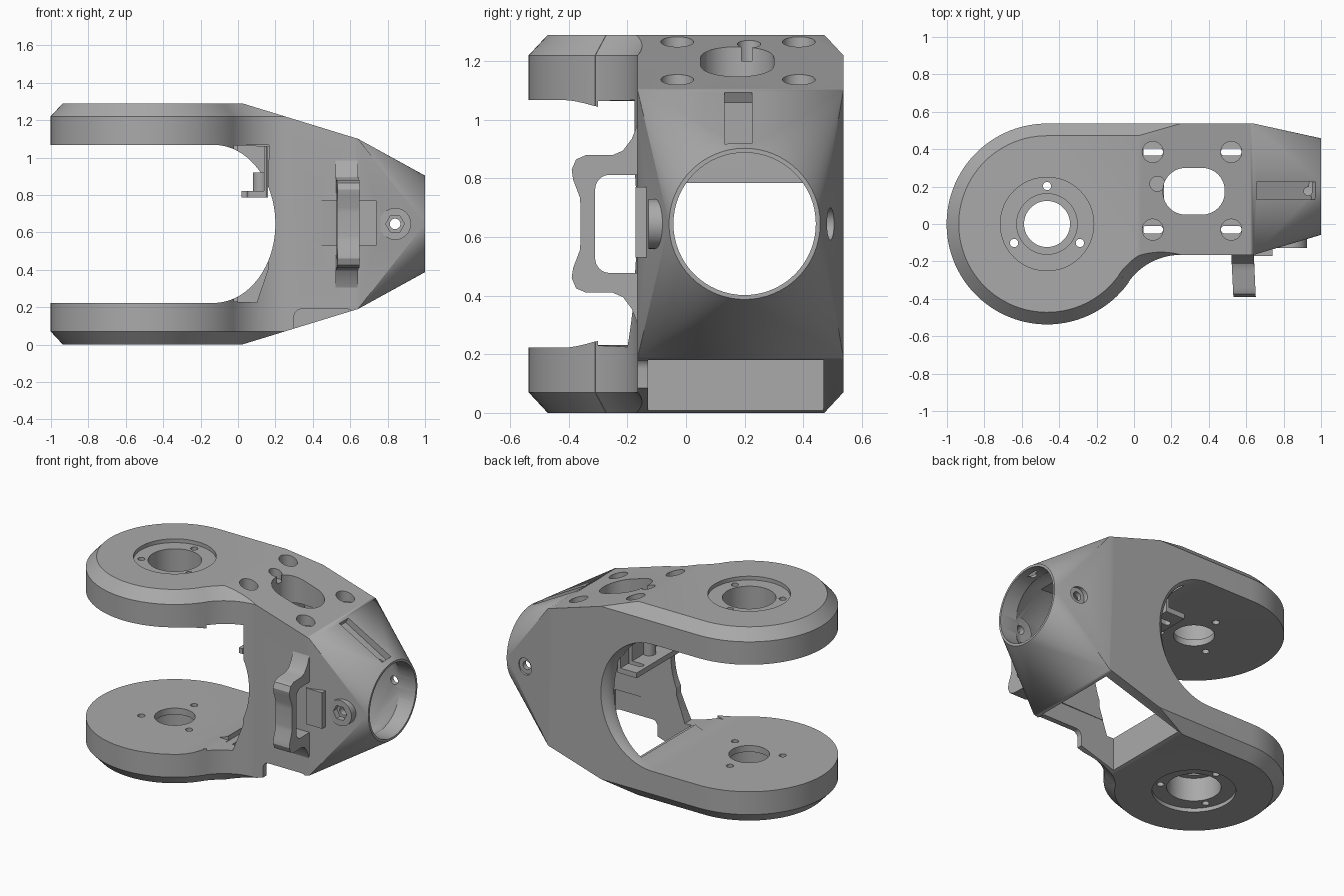
import bpy, bmesh, math
from mathutils import Vector, Matrix

cube = bpy.data.objects.get("Cube")
if cube:
    bpy.data.objects.remove(cube, do_unlink=True)

grey = bpy.data.materials.new("plain grey")
grey.use_nodes = True
COLOUR = (0.4, 0.4, 0.4, 1)
grey.diffuse_color = COLOUR
grey.node_tree.nodes["Principled BSDF"].inputs["Base Color"].default_value = COLOUR

MID = 0.645          # mid height
PIVOT = (-0.465, 0)  # centre of the round arm ends
NOSE_Y = 0.2         # axis of the nose bore


def finish(name, bm):
    bmesh.ops.recalc_face_normals(bm, faces=bm.faces)
    mesh = bpy.data.meshes.new(name)
    bm.to_mesh(mesh)
    bm.free()
    mesh.materials.append(grey)
    obj = bpy.data.objects.new(name, mesh)
    bpy.context.collection.objects.link(obj)
    return obj


def loft(name, rings):
    """Solid through matching rings of 3D points."""
    bm = bmesh.new()
    rows = [[bm.verts.new(p) for p in ring] for ring in rings]
    n = len(rows[0])
    for a, b in zip(rows, rows[1:]):
        for i in range(n):
            j = (i + 1) % n
            bm.faces.new((a[i], a[j], b[j], b[i]))
    bm.faces.new(rows[0])
    bm.faces.new(rows[-1][::-1])
    return finish(name, bm)


def place(axis, p, h):
    u, v = p
    return {"x": (h, u, v), "y": (u, h, v), "z": (u, v, h)}[axis]


def prism(name, pts, axis, lo, hi):
    return loft(name, [[place(axis, p, h) for p in pts] for h in (lo, hi)])


def box(name, x0, x1, y0, y1, z0, z1):
    return prism(name, [(x0, y0), (x1, y0), (x1, y1), (x0, y1)], "z", z0, z1)


def arc(c, r, a0, a1, n=24):
    angles = [math.radians(a0 + (a1 - a0) * i / n) for i in range(n + 1)]
    return [(c[0] + r * math.cos(a), c[1] + r * math.sin(a)) for a in angles]


def circle(c, r, n=48):
    return arc(c, r, 0, 360, n)[:-1]


def rounded(c, w, h, r):
    pts = []
    for k, (sx, sy) in enumerate(((1, 1), (-1, 1), (-1, -1), (1, -1))):
        corner = (c[0] + sx * (w / 2 - r), c[1] + sy * (h / 2 - r))
        pts += arc(corner, r, 90 * k, 90 * k + 90, 8)
    return pts


def hull(name, pts):
    bm = bmesh.new()
    for p in pts:
        bm.verts.new(p)
    bmesh.ops.convex_hull(bm, input=bm.verts)
    return finish(name, bm)


def combine(target, tool, op="DIFFERENCE"):
    mod = target.modifiers.new("cut", "BOOLEAN")
    mod.operation, mod.solver, mod.object = op, "EXACT", tool
    evaluated = target.evaluated_get(bpy.context.evaluated_depsgraph_get())
    mesh = bpy.data.meshes.new_from_object(evaluated)
    target.modifiers.clear()
    target.data = mesh
    bpy.data.objects.remove(tool, do_unlink=True)


def rect(x, y0, y1, half):
    return [(x, y, MID + s * half) for y in (y0, y1) for s in (-1, 1)]


def ring(x, r):
    return [(x, y, z) for y, z in circle((NOSE_Y, MID), r, 64)]


# Plan outline: round arm end, concave neck, straight body; d is the inset
def outline(d):
    pts = arc(PIVOT, 0.537 - d, 90, 324.7, 64)
    pts += arc((0.25, -0.506), 0.341 + d, 144.7, 90)
    return pts + [(0.64, -0.165 - 0 + d), (0.64, 0.537 - d)]


levels = ((0.065, 0), (0, 0.07), (0, 1.22), (0.065, 1.29))
body = loft("forked_housing", [[(x, y, z) for x, y in outline(d)] for d, z in levels])

# Sloped top and underside, then the nose
side = [(-1.2, -0.2), (-0.63, -0.2), (0.7, 0.208), (0.7, 1.082), (-0.63, 1.49), (-1.2, 1.49)]
combine(body, prism("side_profile", side, "y", -1, 1), "INTERSECT")
combine(body, hull("nose", rect(0.6, -0.165, 0.537, 0.467) + rect(0.64, -0.165, 0.537, 0.456)
                   + ring(1, 0.258)), "UNION")

# Inner cavity and nose bore
combine(body, hull("cavity", rect(0.0, -0.13, 0.47, 0.42) + rect(0.62, -0.12, 0.47, 0.39)
                   + ring(0.9, 0.235)))
combine(body, loft("bore", [ring(0.8, 0.243), ring(1.1, 0.243)]))


# Fork opening, flared towards the back wall
def fork(rx):
    curve = [(-0.13 + rx * math.cos(a), MID + 0.4225 * math.sin(a))
             for a in (math.pi * (i / 40 - 0.5) for i in range(41))]
    return curve + [(-1.2, 1.0675), (-1.2, 0.2225)]


flare = ((-1, 0.33), (0.475, 0.33), (0.49, 0.335), (0.515, 0.35), (0.54, 0.385), (0.6, 0.385))
combine(body, loft("fork_opening", [[(x, y, z) for x, z in fork(rx)] for y, rx in flare]))
front_edge = [(-0.3, 0.24), (0.1, 0.225), (0.16, 0.4), (0.165, 1.0675), (-0.3, 1.06)]
combine(body, prism("front_edge", front_edge, "y", -0.3, -0.1))

# Underside window and the notch in the front wall
combine(body, box("window", 0.05, 0.61, -0.13, 0.47, -0.1, 0.32))
combine(body, prism("notch", rounded((0.46, 0.05), 0.32, 0.28, 0.04), "y", -0.3, -0.1))

# Strap recess and raised pad on the front wall
combine(body, prism("recess", [(0.4, -0.166), (0.4, -0.2), (0.53, -0.2), (0.53, -0.14)],
                    "z", 0.53, 0.77))
combine(body, box("pad", 0.62, 0.74, -0.172, -0.11, 0.53, 0.77), "UNION")
combine(body, prism("boss", circle((0.84, MID), 0.085), "y", -0.128, -0.05), "UNION")

# Inner shelf with its upright wall and standoff
combine(body, box("shelf", 0.02, 0.16, -0.02, 0.49, 0.785, 0.82), "UNION")
combine(body, box("shelf_wall", 0.14, 0.16, -0.02, 0.49, 0.8, 1.1), "UNION")
combine(body, prism("standoff", circle((0.12, 0.215), 0.04), "z", 0.8, 0.92), "UNION")

# Cross screw holes through the nose
combine(body, prism("screw", circle((0.84, MID), 0.028), "y", -0.3, 0.7))
combine(body, prism("hex_socket", circle((0.84, MID), 0.05, 6), "y", -0.3, -0.09))
combine(body, prism("back_counterbore", circle((0.84, MID), 0.055), "y", 0.475, 0.7))

# Top mounting holes: counterbore over a slot, plus the large window
for x in (0.1, 0.52):
    for y in (-0.03, 0.385):
        floor = 1.2 if x < 0.3 else 1.08
        combine(body, prism("counterbore", circle((x, y), 0.056), "z", floor, 1.5))
        combine(body, prism("slot", rounded((x, y), 0.11, 0.04, 0.019), "z", 0.7, 1.5))
combine(body, prism("top_window", rounded((0.32, 0.175), 0.33, 0.25, 0.12), "z", 0.9, 1.5))
combine(body, prism("small_hole", circle((0.125, 0.215), 0.04), "z", 1.2, 1.5))

# Groove along the nose top
groove = box("groove", -0.19, 0.17, -0.047, 0.047, -0.04, 0.1)
groove.data.transform(Matrix.Translation((0.82, 0.178, 1.0))
                      @ Matrix.Rotation(math.radians(29.7), 4, "Y"))
combine(body, groove)
combine(body, prism("groove_hole", circle((0.93, 0.175), 0.022), "z", 0.8, 1.2))

# Bearing seats in both arms, mirrored about mid height
for s in (1, -1):
    def seat(name, c, r, lo, hi):
        a, b = sorted((MID + s * (lo - MID), MID + s * (hi - MID)))
        combine(body, prism(name, circle(c, r), "z", a, b))
    seat("seat_recess", PIVOT, 0.25, 1.265, 1.5)
    seat("seat_pocket", PIVOT, 0.162, 1.11, 1.5)
    seat("seat_bore", PIVOT, 0.123, 1.0, 1.5)
    for k in range(3):
        a = math.radians(90 + 120 * k)
        seat("seat_screw", (PIVOT[0] + 0.203 * math.cos(a), 0.203 * math.sin(a)), 0.022, 1.0, 1.5)

# Side guard loop on the front wall; half profile mirrored about its middle
half = [(-0.36, 0.06), (-0.362, 0.09), (-0.385, 0.15), (-0.39, 0.185), (-0.375, 0.22),
        (-0.34, 0.235), (-0.25, 0.235), (-0.215, 0.25), (-0.185, 0.29), (-0.165, 0.34),
        (-0.14, 0.34)]
loop = [(y, MID + h) for y, h in half] + [(y, MID - h) for y, h in reversed(half)]
guard = prism("side_guard", loop, "x", 0.52, 0.64)
combine(guard, prism("guard_hole", rounded((-0.18, MID), 0.26, 0.335, 0.05), "x", 0.4, 0.8))
for v in guard.data.vertices:
    v.co.x += 0.05 * max(0, -0.165 - v.co.y)

for obj in (body, guard):
    bpy.ops.object.select_all(action="DESELECT")
    obj.select_set(True)
    bpy.context.view_layer.objects.active = obj
    bpy.ops.object.shade_smooth_by_angle(angle=math.radians(25))
